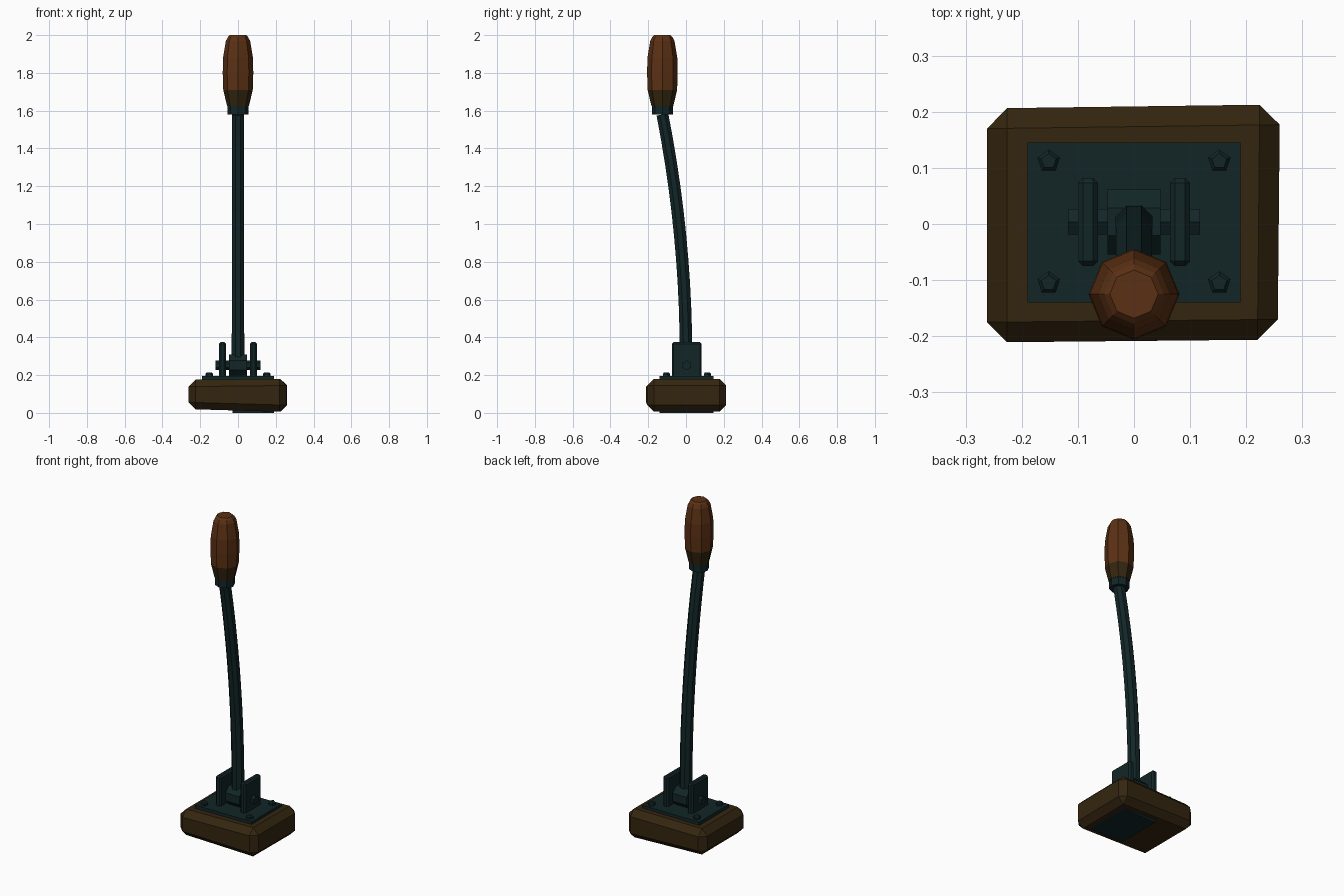
import bpy, bmesh
from math import pi, cos, sin, atan
from mathutils import Vector, Matrix

if "Cube" in bpy.data.objects:
    bpy.data.objects.remove(bpy.data.objects["Cube"], do_unlink=True)


def material(name, color):
    mat = bpy.data.materials.new(name)
    mat.use_nodes = True
    mat.diffuse_color = (*color, 1)
    bsdf = mat.node_tree.nodes["Principled BSDF"]
    bsdf.inputs["Base Color"].default_value = (*color, 1)
    bsdf.inputs["Roughness"].default_value = 0.8
    return mat


METAL = material("dark teal metal", (0.006, 0.019, 0.020))
WOOD = material("dark brown wood", (0.034, 0.019, 0.005))
GRIP = material("orange brown wood", (0.105, 0.030, 0.007))


def finish(name, bm, *mats):
    bmesh.ops.recalc_face_normals(bm, faces=bm.faces)
    mesh = bpy.data.meshes.new(name)
    bm.to_mesh(mesh)
    bm.free()
    for mat in mats:
        mesh.materials.append(mat)
    obj = bpy.data.objects.new(name, mesh)
    bpy.context.collection.objects.link(obj)
    return obj


def box(name, low, high, mat, bevel=0.0):
    """Box between two corners, with optional chamfered edges."""
    bm = bmesh.new()
    low, high = Vector(low), Vector(high)
    bmesh.ops.create_cube(bm, size=1)
    for v in bm.verts:
        v.co = (low + high) / 2 + v.co * (high - low)
    if bevel:
        bmesh.ops.bevel(bm, geom=bm.edges[:], offset=bevel, segments=1, affect='EDGES')
    return finish(name, bm, mat)


def loft(name, rings, sides, mats, phase=0.0, place=Matrix()):
    """Skin of polygon rings, each given as (y, z, radius, tilt)."""
    bm = bmesh.new()
    loops = []
    for y, z, r, tilt in rings:
        turn = Matrix.Rotation(tilt, 3, 'X')
        angles = [phase + 2 * pi * i / sides for i in range(sides)]
        loops.append([bm.verts.new(place @ (Vector((0, y, z)) +
                      turn @ Vector((r * cos(a), r * sin(a), 0)))) for a in angles])
    for a, b in zip(loops, loops[1:]):
        for i in range(sides):
            j = (i + 1) % sides
            bm.faces.new((a[i], a[j], b[j], b[i]))
    bm.faces.new(loops[0])
    bm.faces.new(loops[-1])
    return finish(name, bm, *mats)


# Rough-hewn wooden base, its corners slightly out of square
bm = bmesh.new()
bmesh.ops.create_cube(bm, size=1)
for v in bm.verts:
    right, back, top = (c > 0 for c in v.co)
    x = (0.26 if back else 0.256) if right else -0.262
    y = (0.213 if right else 0.206) if back else (-0.206 if right else -0.211)
    z = (0.181 if right else 0.175) if top else (0.005 if right else 0.02)
    v.co = (x, y, z)
bmesh.ops.bevel(bm, geom=bm.edges[:], offset=0.036, segments=1, affect='EDGES')
finish("wooden_base", bm, WOOD)

# Metal plates above and below the base
box("top_plate", (-0.19, -0.14, 0.165), (0.19, 0.145, 0.196), METAL)
box("bottom_plate", (-0.03, -0.14, 0.0), (0.19, 0.145, 0.03), METAL)

# Bolt heads in the plate corners
for side, sx in (("right", -1), ("left", 1)):
    for end, y in (("front", -0.105), ("back", 0.112)):
        loft(f"bolt_{end}_{side}",
             [(0, 0.19, 0.021, 0), (0, 0.207, 0.021, 0), (0, 0.215, 0.014, 0)],
             5, [METAL], pi / 2, Matrix.Translation((sx * 0.152, y, 0)))

# Upright hinge brackets
for side, sx in (("right", -1), ("left", 1)):
    x = sx * 0.082
    box(f"{side}_bracket", (x - 0.018, -0.075, 0.185), (x + 0.018, 0.082, 0.375),
        METAL, 0.009)

# Hinge pin and hub, lying across the brackets
across = Matrix.Translation((0, 0.004, 0.252)) @ Matrix.Rotation(pi / 2, 4, 'Y')
loft("hinge_pin", [(0, -0.118, 0.026, 0), (0, 0.118, 0.026, 0)], 6, [METAL], 0, across)
loft("hinge_hub", [(0, -0.047, 0.063, 0), (0, 0.047, 0.063, 0)], 8, [METAL],
     pi / 8, across)

# Lever shaft, curving towards the front
LENGTH, LEAN, STEPS = 1.28, 0.125, 10
shaft = [(0, 0.25, 0.036, 0)]
for i in range(STEPS + 1):
    t = i / STEPS
    shaft.append((-LEAN * t * t, 0.3 + LENGTH * t, 0.036 - 0.002 * t,
                  atan(2 * LEAN * t / LENGTH)))
loft("lever_shaft", shaft, 8, [METAL], pi / 8)

# Collar and faceted grip with a darker foot
loft("grip_collar", [(-LEAN, 1.58, 0.055, 0), (-LEAN, 1.64, 0.055, 0)], 8, [METAL])
profile = [(1.625, 0.058), (1.71, 0.078), (1.80, 0.081), (1.88, 0.079),
           (1.97, 0.064), (1.99, 0.053), (2.0, 0.043)]
grip = loft("grip", [(-LEAN, z, r, 0) for z, r in profile], 8, [GRIP, WOOD])
for face in grip.data.polygons:
    face.material_index = 1 if face.center.z < 1.70 else 0
